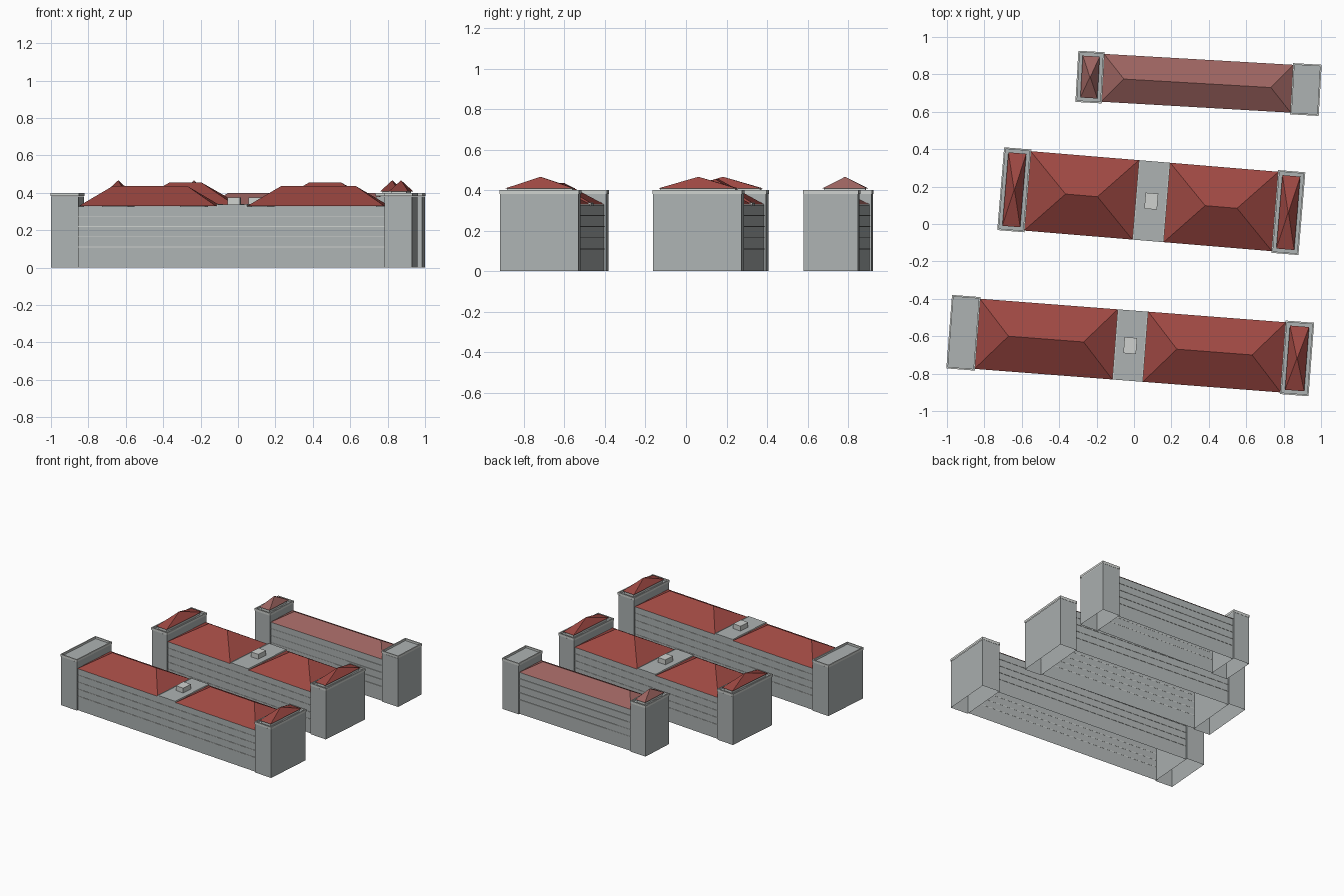
import bpy, bmesh, math
from mathutils import Matrix, Vector

cube = bpy.data.objects.get("Cube")
if cube:
    bpy.data.objects.remove(cube, do_unlink=True)


def material(name, rgb):
    m = bpy.data.materials.new(name)
    m.use_nodes = True
    m.diffuse_color = (*rgb, 1)
    m.node_tree.nodes["Principled BSDF"].inputs["Base Color"].default_value = (*rgb, 1)
    return m


WALL = material("wall grey", (0.42, 0.45, 0.45))
TRIM = material("pale trim", (0.62, 0.64, 0.62))
RED = material("roof red", (0.34, 0.065, 0.055))
DUSTY = material("dusty red", (0.33, 0.125, 0.115))

EAVE, TOWER_TOP = 0.33, 0.40


def finish(bm, name, frame, mats):
    bmesh.ops.recalc_face_normals(bm, faces=bm.faces)
    mesh = bpy.data.meshes.new(name)
    bm.to_mesh(mesh)
    bm.free()
    for m in mats:
        mesh.materials.append(m)
    ob = bpy.data.objects.new(name, mesh)
    ob.matrix_world = frame
    bpy.context.scene.collection.objects.link(ob)
    return ob


def add_box(bm, u0, u1, v0, v1, z0, z1):
    size = Matrix.Diagonal((u1 - u0, v1 - v0, z1 - z0, 1))
    place = Matrix.Translation(((u0 + u1) / 2, (v0 + v1) / 2, (z0 + z1) / 2))
    return bmesh.ops.create_cube(bm, size=1, matrix=place @ size)["verts"]


def box(name, frame, mat, *dims):
    bm = bmesh.new()
    add_box(bm, *dims)
    return finish(bm, name, frame, [mat])


def shell(name, frame, u0, u1, half, top):
    """Walls and lid, open underneath."""
    bm = bmesh.new()
    add_box(bm, u0, u1, -half, half, 0, top)
    bm.normal_update()
    under = [f for f in bm.faces if f.normal.z < -0.5]
    bmesh.ops.delete(bm, geom=under, context="FACES")
    return finish(bm, name, frame, [WALL])


def hip_roof(name, frame, mat, u0, u1, half, run, base, top):
    """Hipped roof; the ridge shrinks to a point when run is half the length."""
    bm = bmesh.new()
    verts = add_box(bm, u0, u1, -half, half, base, top)
    mid = (u0 + u1) / 2
    for v in verts:
        if v.co.z > (base + top) / 2:
            v.co.y = 0
            v.co.x = u0 + run if v.co.x < mid else u1 - run
    bmesh.ops.remove_doubles(bm, verts=bm.verts, dist=1e-4)
    return finish(bm, name, frame, [mat])


def tower(name, frame, u0, u1, half, roof):
    shell(name + "_walls", frame, u0, u1, half, TOWER_TOP - 0.02)
    # parapet ring with a sunken deck
    bm = bmesh.new()
    lip = 0.003
    add_box(bm, u0 - lip, u1 + lip, -half - lip, half + lip, TOWER_TOP - 0.018, TOWER_TOP)
    bm.normal_update()
    top = [f for f in bm.faces if f.normal.z > 0.5]
    under = [f for f in bm.faces if f.normal.z < -0.5]
    bmesh.ops.inset_region(bm, faces=top, thickness=0.012)
    deck = bmesh.ops.extrude_face_region(bm, geom=top)["geom"]
    bmesh.ops.delete(bm, geom=top + under, context="FACES")
    bmesh.ops.translate(bm, verts=[g for g in deck if isinstance(g, bmesh.types.BMVert)],
                        vec=Vector((0, 0, -0.015)))
    for f in deck:
        if isinstance(f, bmesh.types.BMFace):
            f.material_index = 1
    finish(bm, name + "_parapet", frame, [TRIM, WALL])
    if roof:
        a, b, h = u0 + 0.022, u1 - 0.022, half - 0.022
        box(name + "_plinth", frame, TRIM, a + 0.01, b - 0.01, -h + 0.01, h - 0.01, 0.383, 0.409)
        hip_roof(name + "_roof", frame, roof, a, b, h, (b - a) / 2 - 0.001, 0.408, 0.466)


def block(name, centre, angle, length, width, ends, roof, ridge, run, towers, gap):
    """One long block: end towers, striped walls and one or two hipped roofs."""
    frame = Matrix.Translation((*centre, 0)) @ Matrix.Rotation(math.radians(angle), 4, "Z")
    L, half = length / 2, width / 2
    a, b = -L + ends[0], L - ends[1]
    wall = half - 0.011
    tower(name + "_right_tower", frame, -L, a, half, roof if towers[0] else None)
    tower(name + "_left_tower", frame, b, L, half, roof if towers[1] else None)
    shell(name + "_walls", frame, a, b, wall, EAVE - 0.003)

    # thin string courses on both long walls
    bm = bmesh.new()
    for side in (-1, 1):
        for i in range(4):
            z = 0.11 + 0.055 * i
            y = sorted((side * (wall - 0.001), side * (wall + 0.003)))
            add_box(bm, a, b, *y, z - 0.002, z + 0.002)
    finish(bm, name + "_string_courses", frame, [TRIM])

    eave = half - 0.006
    spans = [(a, -gap), (gap, b)] if gap else [(a, b)]
    for i, (p, q) in enumerate(spans):
        hip_roof(f"{name}_roof_{i + 1}", frame, roof, p, q, eave, run, EAVE - 0.002, ridge)

    # flat link between the roofs, with curbs and a vent housing
    if gap:
        box(name + "_flat_deck", frame, WALL, -gap + 0.006, gap - 0.006, -eave, eave, 0.322, 0.337)
        for s in (-1, 1):
            u = s * (gap - 0.003)
            box(name + "_deck_curb", frame, TRIM, u - 0.003, u + 0.003, -eave, eave, 0.322, 0.339)
        box(name + "_vent_housing", frame, TRIM, -0.034, 0.034, -0.043, 0.043, 0.336, 0.375)


block("front_block", (-0.02, -0.65), -4.4, 1.936, 0.388, (0.147, 0.147),
      RED, 0.435, 0.168, (False, True), 0.082)
block("middle_block", (0.0925, 0.122), -4.75, 1.61, 0.438, (0.14, 0.14),
      RED, 0.455, 0.205, (True, True), 0.084)
block("back_block", (0.345, 0.752), -3.3, 1.297, 0.268, (0.135, 0.147),
      DUSTY, 0.398, 0.114, (True, False), 0)
